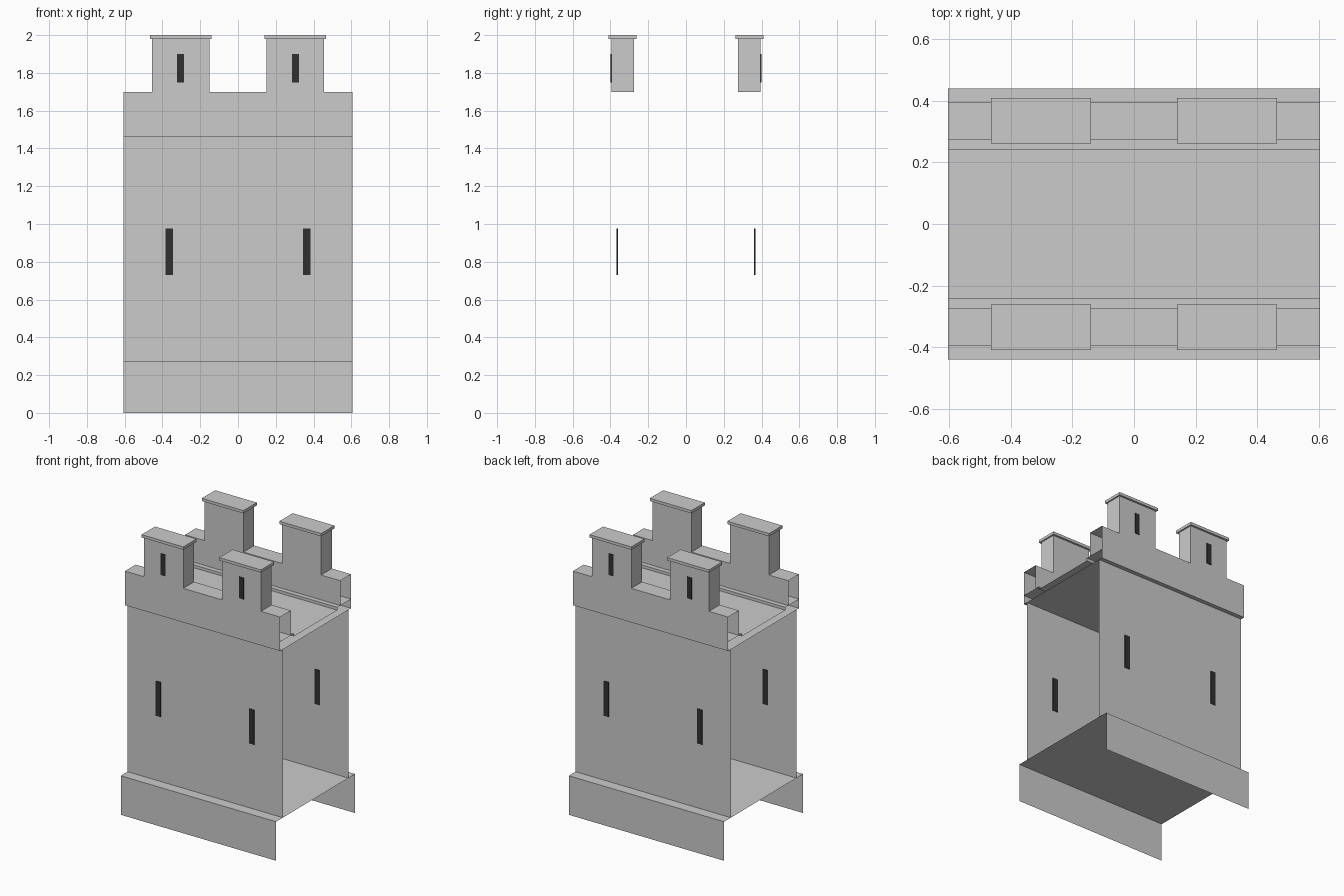
import bpy, bmesh

if "Cube" in bpy.data.objects:
    bpy.data.objects.remove(bpy.data.objects["Cube"])

HALF = 0.605  # half length along x

dark = bpy.data.materials.new("dark_slit")
dark.diffuse_color = (0.03, 0.03, 0.03, 1)
dark.use_nodes = True
dark.node_tree.nodes["Principled BSDF"].inputs["Base Color"].default_value = dark.diffuse_color


def finish(name, bm, mat=None):
    me = bpy.data.meshes.new(name)
    bm.to_mesh(me)
    bm.free()
    ob = bpy.data.objects.new(name, me)
    bpy.context.collection.objects.link(ob)
    if mat:
        me.materials.append(mat)
    return ob


def sheet(name, profile):
    """Open-ended strip: a (y, z) profile swept along x."""
    bm = bmesh.new()
    rows = [[bm.verts.new((x, y, z)) for x in (-HALF, HALF)] for y, z in profile]
    for a, b in zip(rows, rows[1:]):
        bm.faces.new((a[0], a[1], b[1], b[0]))
    return finish(name, bm)


def box(name, x, y, z, mat=None):
    """Box from (min, max) ranges."""
    bm = bmesh.new()
    bmesh.ops.create_cube(bm, size=1)
    for v in bm.verts:
        v.co = [r[0] if c < 0 else r[1] for c, r in zip(v.co, (x, y, z))]
    return finish(name, bm, mat)


def span(centre, half):
    return (centre - half, centre + half)


# Base skirt with a flat floor
sheet("base", [(-0.44, 0), (-0.44, 0.275), (0.44, 0.275), (0.44, 0)])

# Ceiling slab under the parapets
sheet("ceiling", [(-0.395, 1.46), (0.395, 1.46)])

# Roof deck, stepped up to a ledge along each parapet
sheet("roof_deck", [(-0.395, 1.525), (-0.242, 1.525), (-0.242, 1.505),
                    (0.242, 1.505), (0.242, 1.525), (0.395, 1.525)])

for s, side in ((-1, "front"), (1, "back")):
    # Main wall and hollow parapet
    sheet(side + "_wall", [(s * 0.365, 0.275), (s * 0.365, 1.46)])
    sheet(side + "_parapet", [(s * 0.395, 1.46), (s * 0.395, 1.70),
                              (s * 0.275, 1.70), (s * 0.275, 1.525)])
    for t, end in ((-1, "left"), (1, "right")):
        tag = side + "_" + end
        # Merlon with cap
        box(tag + "_merlon", span(t * 0.3025, 0.1525), span(s * 0.335, 0.06), (1.70, 1.98))
        box(tag + "_cap", span(t * 0.3025, 0.1625), span(s * 0.335, 0.074), (1.98, 2.0))
        # Arrow slits
        box(tag + "_merlon_slit", span(t * 0.305, 0.018), span(s * 0.395, 0.005), (1.75, 1.90), dark)
        box(tag + "_wall_slit", span(t * 0.365, 0.02), span(s * 0.365, 0.004), (0.73, 0.975), dark)
